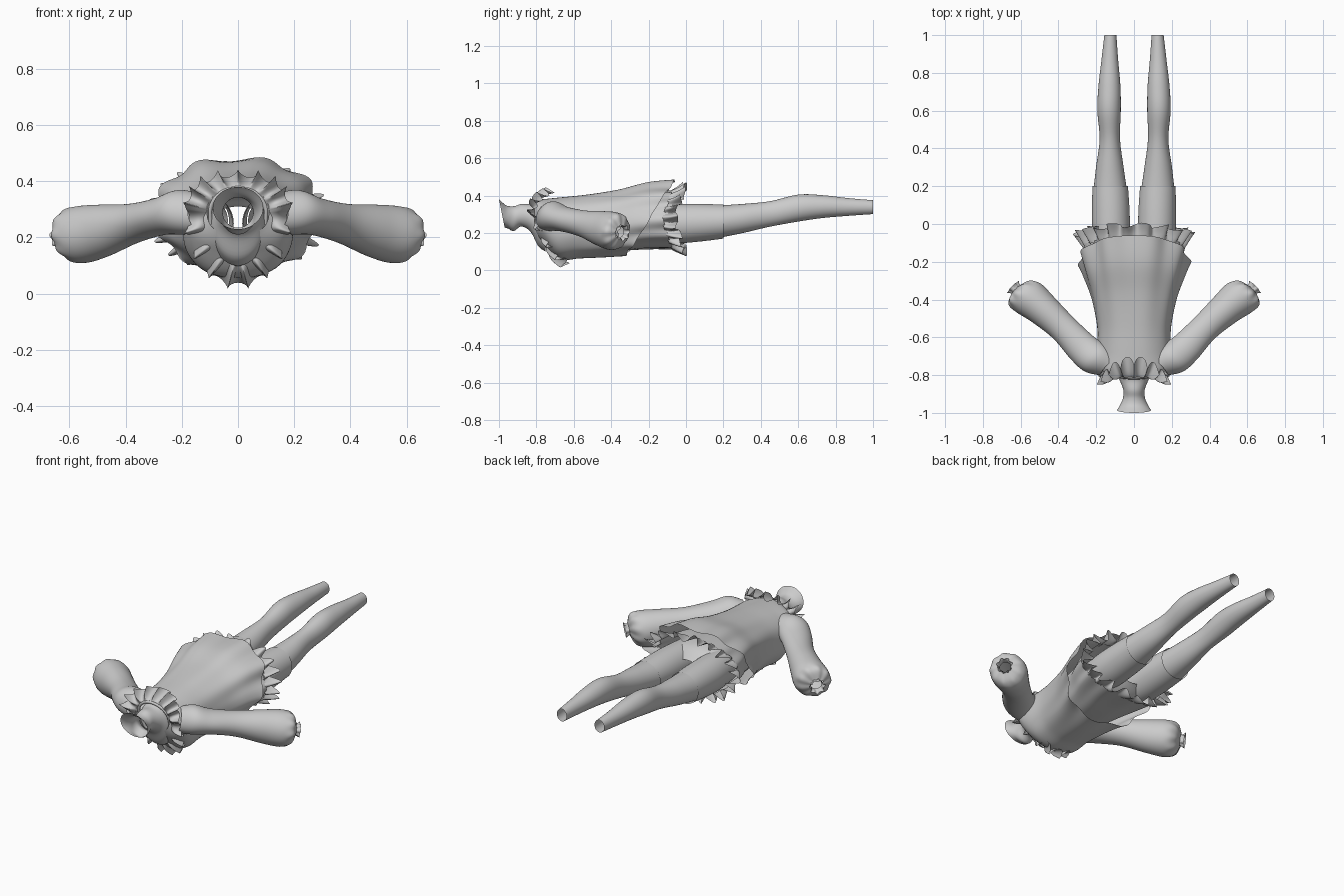
import bpy
from math import sin, cos, pi, copysign
from mathutils import Vector

if "Cube" in bpy.data.objects:
    bpy.data.objects.remove(bpy.data.objects["Cube"])


def grid(name, fn, n, m, mirror=False):
    """Closed-around surface from fn(angle, t); open at both ends."""
    verts = [fn(2 * pi * i / n, j / m) for j in range(m + 1) for i in range(n)]
    faces = [(j * n + i, j * n + (i + 1) % n, (j + 1) * n + (i + 1) % n, (j + 1) * n + i)
             for j in range(m) for i in range(n)]
    me = bpy.data.meshes.new(name)
    me.from_pydata(verts, [], faces)
    me.shade_smooth()
    ob = bpy.data.objects.new(name, me)
    bpy.context.collection.objects.link(ob)
    if mirror:
        ob.modifiers.new("mirror", 'MIRROR')
    return ob


def spline(pts, t):
    """Catmull-Rom through equally spaced tuples."""
    s = min(t, 0.99999) * (len(pts) - 1)
    k, f = int(s), s - int(s)
    p = [pts[max(0, min(len(pts) - 1, k + d))] for d in (-1, 0, 1, 2)]
    return [0.5 * (2 * b + (c - a) * f + (2 * a - 5 * b + 4 * c - d) * f * f
                   + (3 * b - a - 3 * c + d) * f ** 3) for a, b, c, d in zip(*p)]


def loft(name, stations, axis=(0, 1, 0), fold=None, n=48, m=32, mirror=False, power=1.0):
    """Stations are (x, y, z, side radius, up radius); fold gives (scale, axial shift)."""
    ax = Vector(axis).normalized()
    side = ax.cross(Vector((0, 0, 1))).normalized()
    up = side.cross(ax)

    def fn(a, t):
        x, y, z, rs, ru = spline(stations, t)
        k, sh = fold(a, t) if fold else (1, 0)
        c, s = (copysign(abs(v) ** power, v) for v in (cos(a), sin(a)))
        return Vector((x, y, z)) + side * rs * k * c + up * ru * k * s + ax * sh
    return grid(name, fn, n, m, mirror)


def body(*rows):
    return [(0, *r) for r in rows]


# Neck with flared open top
loft("neck", body((-.985, .305, .09, .075), (-.955, .285, .072, .062), (-.92, .277, .058, .066),
                  (-.88, .295, .056, .06), (-.83, .28, .075, .075), (-.79, .25, .095, .12),
                  (-.75, .24, .1, .14)),
     fold=lambda a, t: (1, -.015 * sin(a) * max(0, 1 - 4 * t)))

# Dress over the torso, longer on the back, with soft folds at the hem
loft("dress", body((-.81, .29, .11, .085), (-.77, .265, .18, .115), (-.68, .225, .195, .165),
                   (-.55, .235, .195, .17), (-.4, .252, .222, .18), (-.28, .275, .26, .195),
                   (-.19, .283, .29, .198)),
     fold=lambda a, t: (1 + .05 * t ** 3 * cos(9 * a + .8), .13 * t ** 3 * sin(a)),
     n=120, m=40, power=.88)

# Hips inside the skirt
loft("hips", body((-.4, .25, .16, .12), (-.25, .25, .19, .13), (-.1, .25, .2, .115), (-.02, .25, .1, .06)))


def hem(a):
    return .05 * abs(sin(a)) - .03


# Underskirt and its gathered hem frill
loft("underskirt", body((-.45, .25, .17, .14), (-.3, .255, .2, .145), (-.19, .265, .24, .15), (-.09, .27, .265, .155)),
     fold=lambda a, t: (1 + .03 * t * cos(11 * a), t * hem(a)), n=120, m=16, power=.9)
loft("hem_frill", body((-.1, .27, .262, .153), (-.06, .27, .275, .165), (-.025, .275, .285, .175)),
     fold=lambda a, t: (1 + (.03 + .11 * t) * sin(20 * a + .8 * sin(3 * a)),
                        hem(a) + .012 * t * cos(13 * a)),
     n=320, m=8, power=.9)


# Teardrop neckline, collar frill and neckline trim
def neckline(a):
    c, s = cos(a), sin(a)
    if s > 0:
        return Vector((.1 * c, -.795 - .02 * s, .29 + .085 * s))
    return Vector((.1 * copysign(abs(c) ** 1.3, c), -.795 - .06 * s, .29 + .185 * s))


def collar(a, t):
    c, s = cos(a), sin(a)
    inner = neckline(a)
    wave = sin(17 * a + .7 * sin(2 * a))
    if s > 0:
        outer = Vector((.185 * c, -.825 + .1 * s * s, .29 + .14 * s ** .6))
    else:
        outer = Vector((.185 * c, -.825 - .18 * s, .29 + .265 * s))
    outer += Vector((c * .012, -.025, s * .014)) * wave
    side = Vector((-s, 0, c)) * .012 * t * cos(17 * a)
    return inner.lerp(outer, t) + side + Vector((0, -.02 * sin(pi * t), 0))


def trim(a, t):
    b = t * 2 * pi
    p = neckline(a)
    return p + Vector((cos(a) * cos(b), sin(b), sin(a) * cos(b))) * .008


grid("collar_frill", collar, 280, 10)
grid("neckline_trim", trim, 80, 8)

# Puffed sleeves gathered into small cuffs
ARM = (.71, .68, -.16)
loft("sleeve", [(.13, -.75, .285, .07, .07), (.2, -.715, .29, .09, .08), (.275, -.655, .275, .085, .067),
                (.375, -.55, .25, .077, .071), (.48, -.455, .225, .088, .093), (.56, -.39, .21, .1, .102),
                (.605, -.362, .207, .083, .085), (.625, -.35, .204, .036, .036)],
     axis=ARM, fold=lambda a, t: (1 + .09 * max(0, t - .72) / .28 * cos(9 * a), 0),
     n=72, m=42, mirror=True)
loft("cuff", [(.615, -.355, .205, .03, .03), (.63, -.342, .202, .033, .033), (.64, -.333, .2, .04, .04)],
     axis=ARM, fold=lambda a, t: (1 + .14 * t * sin(7 * a), 0), n=56, m=6, mirror=True)

# Legs: upper leg ends in an edge over the stocking
loft("upper_leg", [(.11, -.2, .25, .095, .1), (.12, -.05, .25, .1, .105), (.123, .08, .255, .099, .1),
                   (.126, .2, .261, .094, .091)], m=16, mirror=True)
loft("stocking", [(.126, .17, .26, .09, .087), (.128, .3, .277, .073, .078), (.128, .45, .302, .054, .068),
                  (.132, .6, .333, .062, .072), (.13, .73, .341, .058, .061), (.128, .87, .339, .044, .047),
                  (.125, 1, .338, .032, .037)], m=40, mirror=True)
